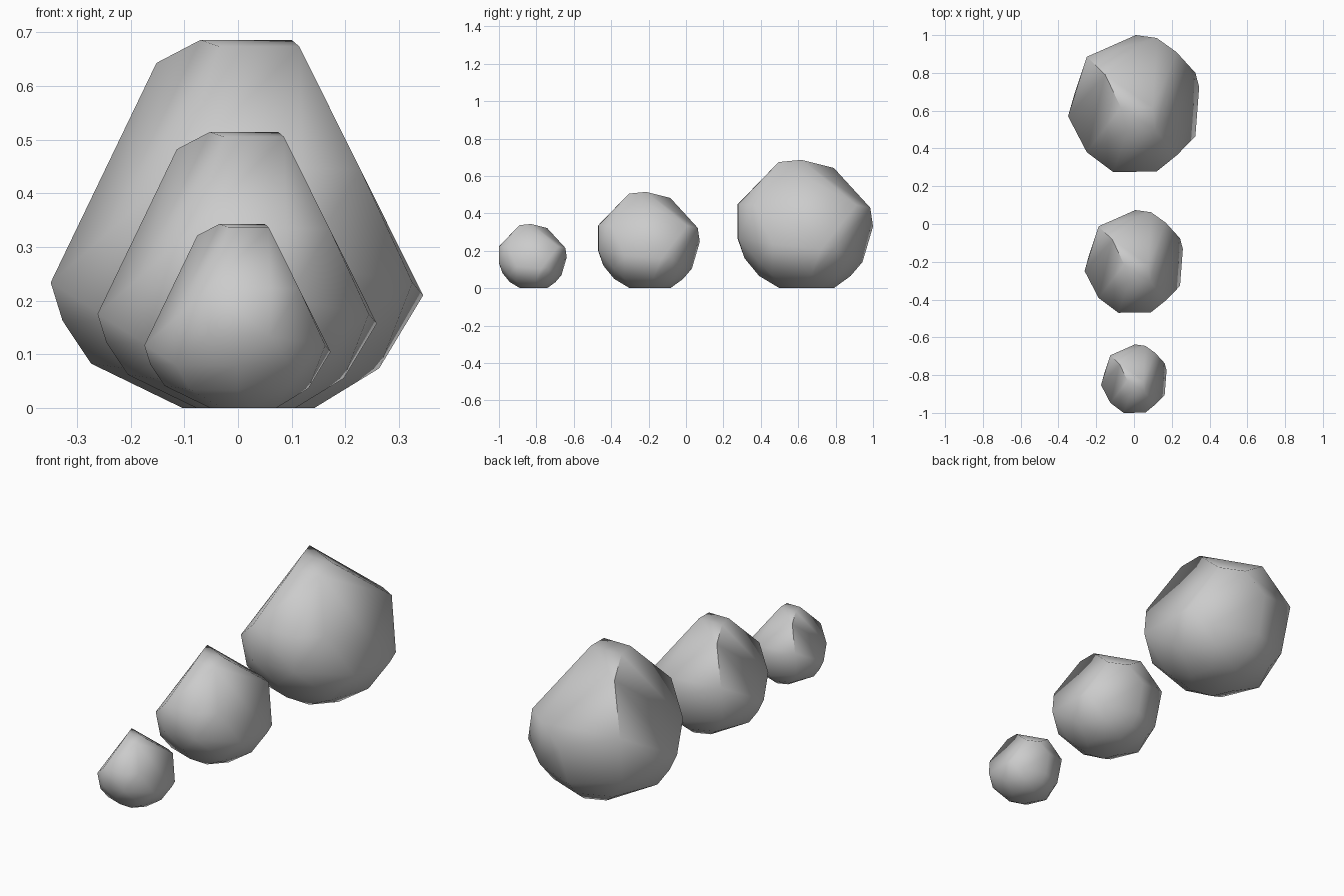
import bpy, bmesh
from mathutils import Vector

if "Cube" in bpy.data.objects:
    bpy.data.objects.remove(bpy.data.objects["Cube"])

# corners of the largest rock, grouped by height (x, y, z)
CROWN = [(-.07, .617, .686), (.10, .617, .686), (.114, .495, .674),
         (-.035, .495, .674), (-.152, .79, .643)]
SHOULDER = [(-.11, .275, .447), (.12, .278, .447), (.228, .365, .445),
            (.225, .91, .445), (.12, .985, .43), (-.25, .885, .41)]
BELT = [(-.11, .275, .267), (.12, .278, .267), (.325, .465, .234),
        (.345, .725, .21), (.325, .80, .225), (.01, 1.0, .33),
        (-.315, .69, .24), (-.349, .57, .234), (-.25, .38, .32)]
LOWER = [(.0, .313, .16), (.21, .39, .14), (.22, .86, .15), (.0, .944, .14),
         (-.23, .84, .16), (-.327, .60, .163), (-.23, .40, .16)]
FOOT = [(.263, .67, .074), (.18, .46, .07), (.0, .39, .066), (-.18, .45, .07),
        (-.274, .62, .083), (-.17, .82, .07), (.0, .88, .065), (.17, .82, .07)]
BASE = [(.142, .60, 0), (.12, .73, 0), (.02, .79, 0), (-.08, .75, 0),
        (-.103, .62, 0), (-.06, .52, 0), (.05, .50, 0)]
FRONT_Y = .275


def rock(name, scale, front):
    """Convex faceted boulder whose front-most face sits at y = front."""
    bm = bmesh.new()
    for x, y, z in CROWN + SHOULDER + BELT + LOWER + FOOT + BASE:
        bm.verts.new(Vector((x, y - FRONT_Y, z)) * scale + Vector((0, front, 0)))
    res = bmesh.ops.convex_hull(bm, input=bm.verts)
    loose = [v for v in bm.verts if not v.link_faces]
    bmesh.ops.delete(bm, geom=loose, context='VERTS')
    bmesh.ops.recalc_face_normals(bm, faces=bm.faces)
    mesh = bpy.data.meshes.new(name)
    bm.to_mesh(mesh)
    bm.free()
    ob = bpy.data.objects.new(name, mesh)
    bpy.context.collection.objects.link(ob)
    bpy.ops.object.select_all(action='DESELECT')
    ob.select_set(True)
    bpy.context.view_layer.objects.active = ob
    bpy.ops.object.shade_smooth_by_angle(angle=1.05)
    return ob


# three sizes of the same rock in a row
rock("small_rock", .5, -1.0)
rock("medium_rock", .75, -.47)
rock("large_rock", 1.0, .275)
